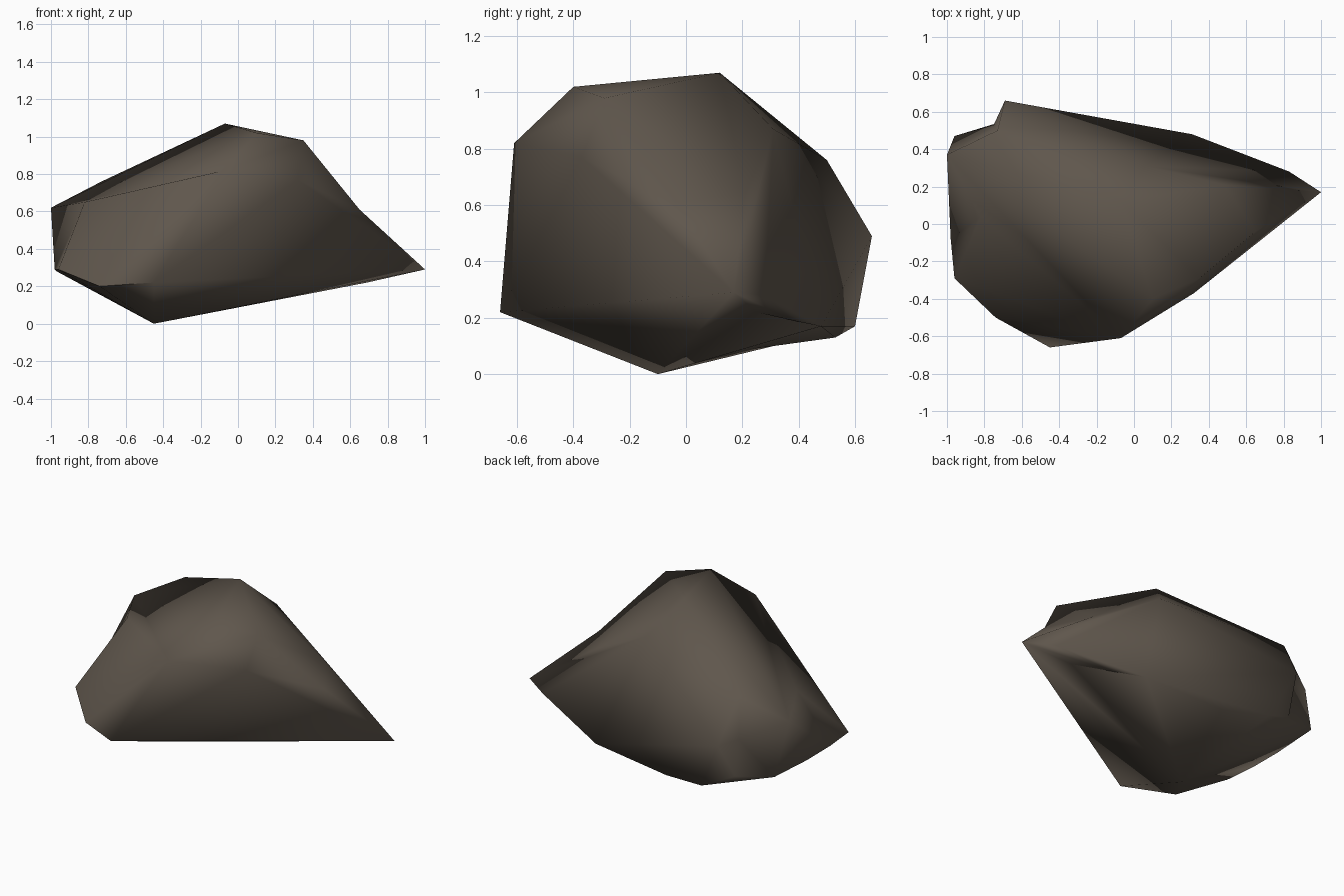
import bpy
import bmesh
import math
from mathutils import Vector
from mathutils.geometry import intersect_point_line

default_cube = bpy.data.objects.get("Cube")
if default_cube:
    bpy.data.objects.remove(default_cube, do_unlink=True)


def make_material(name, colour):
    material = bpy.data.materials.new(name)
    material.use_nodes = True
    material.diffuse_color = colour
    shader = material.node_tree.nodes["Principled BSDF"]
    shader.inputs["Base Color"].default_value = colour
    shader.inputs["Roughness"].default_value = 0.9
    return material


def distance_to_edge(point, edge):
    start, end = (v.co for v in edge.verts)
    fraction = intersect_point_line(point, start, end)[1]
    return (start.lerp(end, min(max(fraction, 0), 1)) - point).length


def dent(bm, rim, floor):
    """Split the edge nearest to the rim point and pull its middle to the floor."""
    rim = Vector(rim)
    edge = min(bm.edges, key=lambda e: distance_to_edge(rim, e))
    split = bmesh.ops.subdivide_edges(bm, edges=[edge], cuts=1)
    for item in split["geom_inner"]:
        if isinstance(item, bmesh.types.BMVert):
            item.co = floor
    bmesh.ops.triangulate(bm, faces=[f for f in bm.faces if len(f.verts) > 3])


# Corners of the boulder, grouped by region
crown = [(-.07, .12, 1.07), (.1, -.4, 1.02), (.35, -.29, .98),
         (.06, .31, .87), (-.73, .5, .76)]
front_corners = [(-.07, -.61, .82), (-.45, -.66, .22), (.32, -.37, .77),
                 (-.74, -.5, .2)]
blunt_end = [(-1, .37, .62), (-.96, -.29, .29), (-.98, -.08, .29),
             (-.97, .15, .28), (-.96, .47, .29)]
back_corners = [(-.69, .66, .49), (-.53, .6, .17), (.31, .48, .17)]
pointed_end = [(1, .17, .29), (.83, .28, .28), (.69, .25, .22),
               (.48, .21, .64)]
underside = [(-.45, -.1, 0), (-.23, .53, .13)]

# Hollows as rim and floor points
hollows = [
    ((.65, -.06, .64), (.65, -.04, .61)),      # right slope
    ((.48, .41, .2), (.48, .38, .19)),         # lower back edge
    ((-.75, .6, .51), (-.75, .53, .5)),        # upper side of the back notch
    ((-.825, .565, .39), (-.73, .54, .26)),    # lower side of the back notch
    ((-.98, .04, .455), (-.82, .04, .65)),     # blunt end
    ((-.34, .22, .07), (-.34, .24, .09)),      # underside
]

# Wrap the corners in one faceted skin, then press in the hollows
bm = bmesh.new()
for region in (crown, front_corners, blunt_end, back_corners, pointed_end, underside):
    for corner in region:
        bm.verts.new(corner)
bmesh.ops.convex_hull(bm, input=list(bm.verts))
loose = [v for v in bm.verts if not v.link_faces]
bmesh.ops.delete(bm, geom=loose, context='VERTS')
for rim, floor in hollows:
    dent(bm, rim, floor)
bmesh.ops.recalc_face_normals(bm, faces=list(bm.faces))

mesh = bpy.data.meshes.new("boulder")
bm.to_mesh(mesh)
bm.free()
mesh.materials.append(make_material("brown_grey_stone", (.115, .094, .073, 1)))

boulder = bpy.data.objects.new("boulder", mesh)
bpy.context.collection.objects.link(boulder)

# Soft shading across most edges, crisp only at the sharpest ones
bpy.ops.object.select_all(action='DESELECT')
boulder.select_set(True)
bpy.context.view_layer.objects.active = boulder
bpy.ops.object.shade_smooth_by_angle(angle=math.radians(80))
